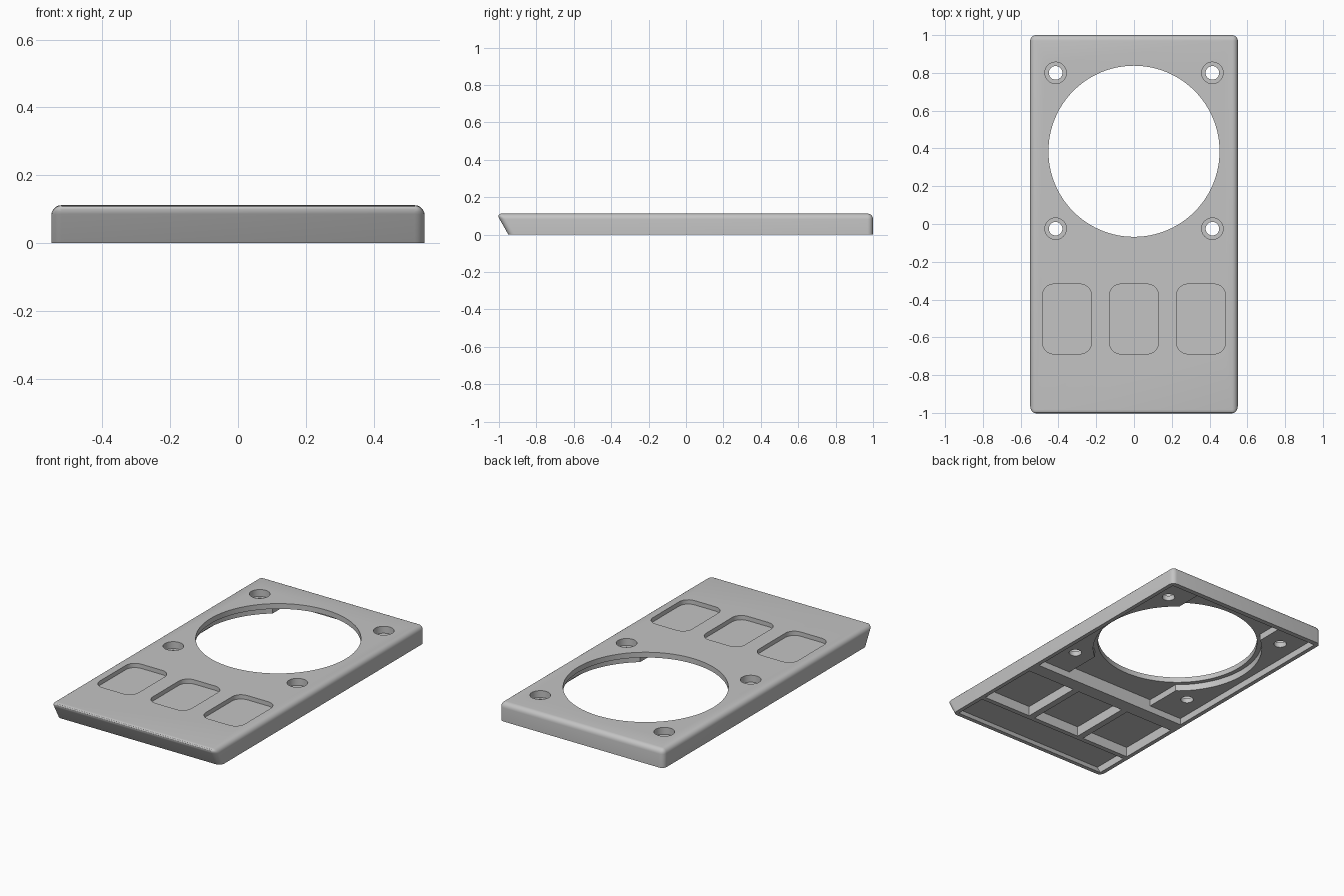
import bpy, bmesh, math

if "Cube" in bpy.data.objects:
    bpy.data.objects.remove(bpy.data.objects["Cube"])

SLOPE = 0.5636          # lean of the front end
HOLE_Y = 0.385


def prism(name, pts, z0, z1):
    """Extrude an outline from z0 to z1; points at the front end follow the lean."""
    bm = bmesh.new()
    rows = []
    for z in (z0, z1):
        rows.append([bm.verts.new((x, y - SLOPE * z if y < -0.9 else y, z)) for x, y in pts])
    n = len(pts)
    bm.faces.new(rows[0][::-1])
    bm.faces.new(rows[1])
    for i in range(n):
        j = (i + 1) % n
        bm.faces.new((rows[0][i], rows[0][j], rows[1][j], rows[1][i]))
    bmesh.ops.recalc_face_normals(bm, faces=bm.faces)
    me = bpy.data.meshes.new(name)
    bm.to_mesh(me)
    bm.free()
    ob = bpy.data.objects.new(name, me)
    bpy.context.collection.objects.link(ob)
    return ob


def rect(x0, x1, y0, y1):
    return [(x0, y0), (x1, y0), (x1, y1), (x0, y1)]


def circle(cx, cy, r, n):
    return [(cx + r * math.cos(2 * math.pi * i / n), cy + r * math.sin(2 * math.pi * i / n))
            for i in range(n)]


def round_rect(cx, cy, w, h, r, n=6):
    pts = []
    for k, (sx, sy) in enumerate(((1, 1), (-1, 1), (-1, -1), (1, -1))):
        for i in range(n + 1):
            a = math.pi / 2 * (k + i / n)
            pts.append((cx + sx * (w / 2 - r) + r * math.cos(a),
                        cy + sy * (h / 2 - r) + r * math.sin(a)))
    return pts


# Cover plate with leaning front end and rounded top and corner edges
plate = prism("cover_plate", rect(-0.55, 0.55, -0.95, 1.0), 0, 0.112)
bm = bmesh.new()
bm.from_mesh(plate.data)
edges = [e for e in bm.edges if max(v.co.z for v in e.verts) > 0.05]
bmesh.ops.bevel(bm, geom=edges, offset=0.03, segments=5, profile=0.5, affect='EDGES')
bm.to_mesh(plate.data)
bm.free()


def cut(pts, z0, z1):
    tool = prism("cutter", pts, z0, z1)
    tool.hide_render = True
    mod = plate.modifiers.new("cut", 'BOOLEAN')
    mod.operation = 'DIFFERENCE'
    mod.solver = 'EXACT'
    mod.object = tool
    bpy.context.view_layer.objects.active = plate
    bpy.ops.object.modifier_apply(modifier=mod.name)
    bpy.data.objects.remove(tool)


# Underside: shallow rear cavity, deeper middle channel and ring around the opening
cut(rect(-0.525, 0.525, -0.215, 0.97), -0.1, 0.04)
cut(rect(-0.3, 0.3, -0.215, 0.97), -0.1, 0.08)
cut(circle(0, HOLE_Y, 0.48, 96), -0.1, 0.08)

# Underside: three compartments behind the recesses, and the front cavity
for x0, x1 in ((-0.525, -0.2), (-0.16, 0.16), (0.2, 0.525)):
    cut(rect(x0, x1, -0.69, -0.30), -0.1, 0.06)
cut(rect(-0.525, 0.525, -0.925, -0.72), -0.1, 0.045)

# Large round opening
cut(circle(0, HOLE_Y, 0.453, 96), -0.1, 0.2)

# Counterbored screw holes
for x in (-0.415, 0.415):
    for y in (-0.025, 0.80):
        cut(circle(x, y, 0.057, 32), 0.07, 0.2)
        cut(circle(x, y, 0.036, 32), -0.1, 0.2)

# Rounded button recesses on top
for x in (-0.355, 0, 0.355):
    cut(round_rect(x, -0.503, 0.26, 0.37, 0.06), 0.086, 0.2)

# Single grey finish
grey = bpy.data.materials.new("grey_plastic")
grey.diffuse_color = (0.55, 0.55, 0.55, 1)
grey.use_nodes = True
grey.node_tree.nodes["Principled BSDF"].inputs["Base Color"].default_value = grey.diffuse_color
plate.data.materials.clear()
plate.data.materials.append(grey)
for p in plate.data.polygons:
    p.material_index = 0

bpy.ops.object.select_all(action='DESELECT')
plate.select_set(True)
bpy.context.view_layer.objects.active = plate
bpy.ops.object.shade_smooth_by_angle(angle=math.radians(30))
